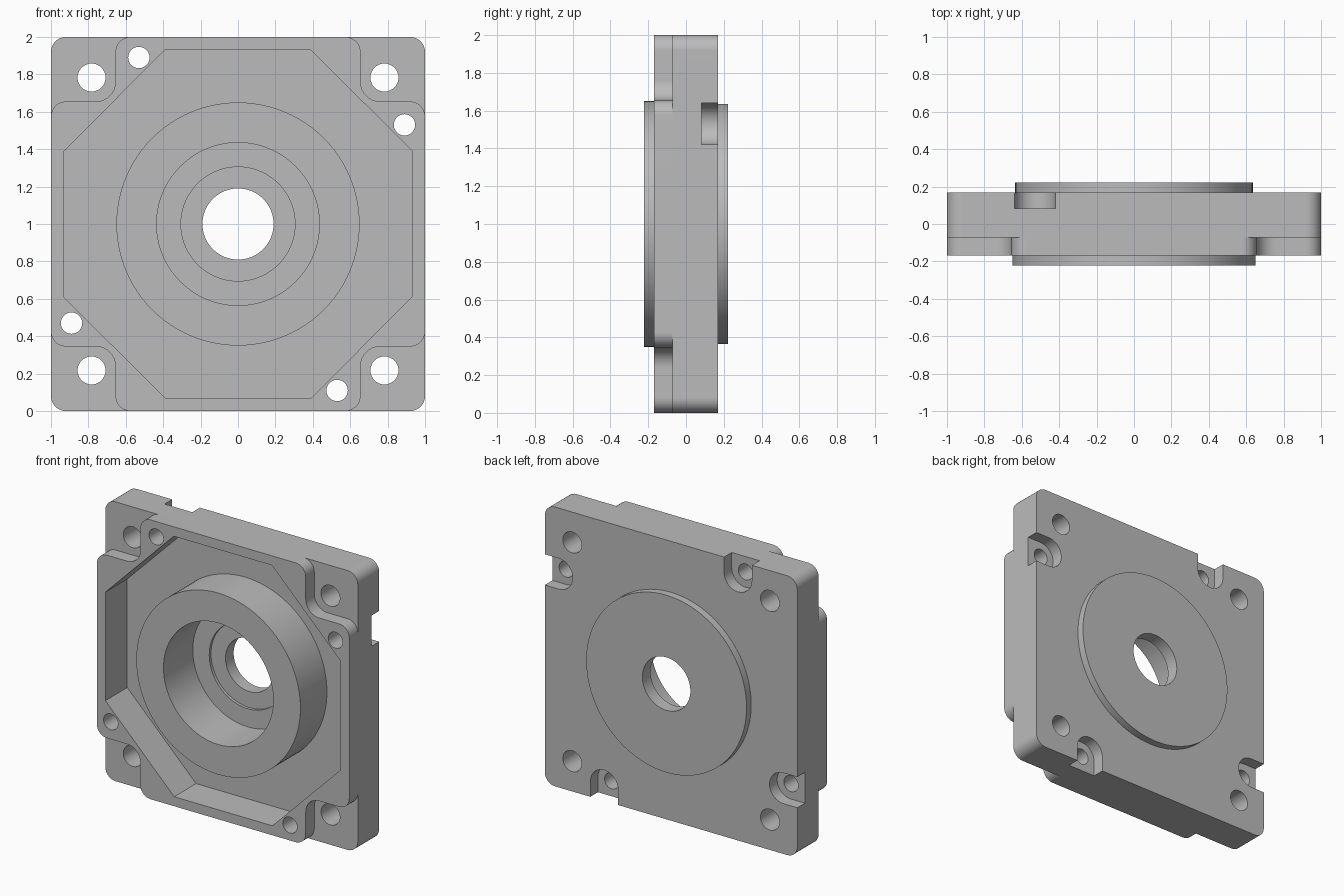
import bpy, bmesh, math
from mathutils import Vector, Matrix

if "Cube" in bpy.data.objects:
    bpy.data.objects.remove(bpy.data.objects["Cube"], do_unlink=True)

GREY = (0.5, 0.5, 0.5, 1)
metal = bpy.data.materials.new("grey metal")
metal.diffuse_color = GREY
metal.use_nodes = True
metal.node_tree.nodes["Principled BSDF"].inputs["Base Color"].default_value = GREY

# Depth levels along y and the height of the centre axis
FACE, STEP, FLOOR, BOSS, SLOT, MID = 0.169, -0.0725, 0.078, 0.222, 0.083, 1.0


def to_object(bm, name):
    bmesh.ops.recalc_face_normals(bm, faces=bm.faces)
    mesh = bpy.data.meshes.new(name)
    bm.to_mesh(mesh)
    bm.free()
    mesh.materials.append(metal)
    obj = bpy.data.objects.new(name, mesh)
    bpy.context.collection.objects.link(obj)
    return obj


def prism(name, outline, y0, y1):
    """Extrude an outline, given around the centre axis, from y0 to y1."""
    bm = bmesh.new()
    face = bm.faces.new([bm.verts.new((x, y0, z + MID)) for x, z in outline])
    out = bmesh.ops.extrude_face_region(bm, geom=[face])
    moved = [v for v in out["geom"] if isinstance(v, bmesh.types.BMVert)]
    bmesh.ops.translate(bm, verts=moved, vec=(0, y1 - y0, 0))
    return to_object(bm, name)


def circle(cx, cz, r, n=32):
    return [(cx + r * math.cos(math.tau * i / n), cz + r * math.sin(math.tau * i / n))
            for i in range(n)]


def fillet(corners, steps=8):
    """Round every (x, z, radius) corner of a right-angled outline."""
    pts = []
    for i, (x, z, r) in enumerate(corners):
        p = Vector((x, z))
        a = (Vector(corners[i - 1][:2]) - p).normalized() * r
        b = (Vector(corners[(i + 1) % len(corners)][:2]) - p).normalized() * r
        for k in range(steps + 1):
            t = math.pi / 2 * k / steps
            pts.append(tuple(p + a * (1 - math.sin(t)) + b * (1 - math.cos(t))))
    return pts


def four_way(quarter):
    """Repeat the corners of one quarter around the centre."""
    out = []
    for _ in range(4):
        out += quarter
        quarter = [(-z, x, *r) for x, z, *r in quarter]
    return out


def slot(cx, cz, r=0.11):
    """Round-ended slot running outward to the nearest plate edge."""
    top = abs(cz) > abs(cx)
    along = Vector((0, math.copysign(1, cz))) if top else Vector((math.copysign(1, cx), 0))
    side = Vector((-along.y, along.x))
    c = Vector((cx, cz))
    pts = [c + side * r * math.cos(t) - along * r * math.sin(t)
           for t in (math.pi * k / 16 for k in range(17))]
    pts += [c - side * r + along * 0.3, c + side * r + along * 0.3]
    return [tuple(p) for p in pts]


# Square back plate and the raised front frame with stepped corners
plate = prism("mounting_plate", fillet(four_way([(1, 1, 0.08)])), STEP, FACE)
frame = prism("raised_frame", fillet(four_way(
    [(1, 0.655, 0.08), (0.655, 0.655, 0.105), (0.655, 1, 0.08)])), -FACE, STEP)

# Openings: octagonal pocket, centre seat, corner holes, screw holes, rear slots
cuts = [(four_way([(0.932, 0.39), (0.387, 0.932)]), -0.4, FLOOR),
        (circle(0, 0, 0.5, 96), -0.4, 0.4)]
cuts += [(circle(x, z, 0.075), -0.4, 0.4) for x, z in four_way([(0.783, 0.783)])]
for s in (1, -1):
    for x, z in ((-0.53, 0.89), (0.89, 0.53)):
        cuts.append((circle(s * x, s * z, 0.057), -0.4, 0.4))
        cuts.append((slot(s * x, s * z), SLOT, 0.4))

for outline, y0, y1 in cuts:
    cutter = prism("cutter", outline, y0, y1)
    cutter.hide_render = True
    for target in (plate, frame):
        if target is frame and y0 > STEP:
            continue
        mod = target.modifiers.new("cut", 'BOOLEAN')
        mod.operation, mod.solver, mod.object = 'DIFFERENCE', 'EXACT', cutter
        with bpy.context.temp_override(object=target, active_object=target):
            bpy.ops.object.modifier_apply(modifier=mod.name)
    bpy.data.objects.remove(cutter, do_unlink=True)

# Turned hub: front ring with stepped bore, rear disc and shaft hole
profile = [(0.65, -BOSS), (0.65, FLOOR), (0.5, FLOOR), (0.5, FACE), (0.635, FACE),
           (0.635, BOSS), (0.19, BOSS), (0.19, 0.13), (0.305, 0.13), (0.305, 0.11),
           (0.435, 0.11), (0.435, -BOSS)]
bm = bmesh.new()
ring = [bm.verts.new((r, y, MID)) for r, y in profile]
edges = [bm.edges.new((ring[i - 1], ring[i])) for i in range(len(ring))]
bmesh.ops.spin(bm, geom=ring + edges, cent=(0, 0, MID), axis=(0, 1, 0),
               angle=math.tau, steps=96, use_duplicate=False)
bmesh.ops.remove_doubles(bm, verts=bm.verts, dist=0.0005)
hub = to_object(bm, "bearing_hub")

# Smooth curved walls, keep flat faces crisp
for obj in (plate, frame, hub):
    bpy.ops.object.select_all(action='DESELECT')
    obj.select_set(True)
    bpy.context.view_layer.objects.active = obj
    bpy.ops.object.shade_smooth_by_angle(angle=math.radians(30))
    weighted = obj.modifiers.new("even_normals", 'WEIGHTED_NORMAL')
    weighted.keep_sharp = True
